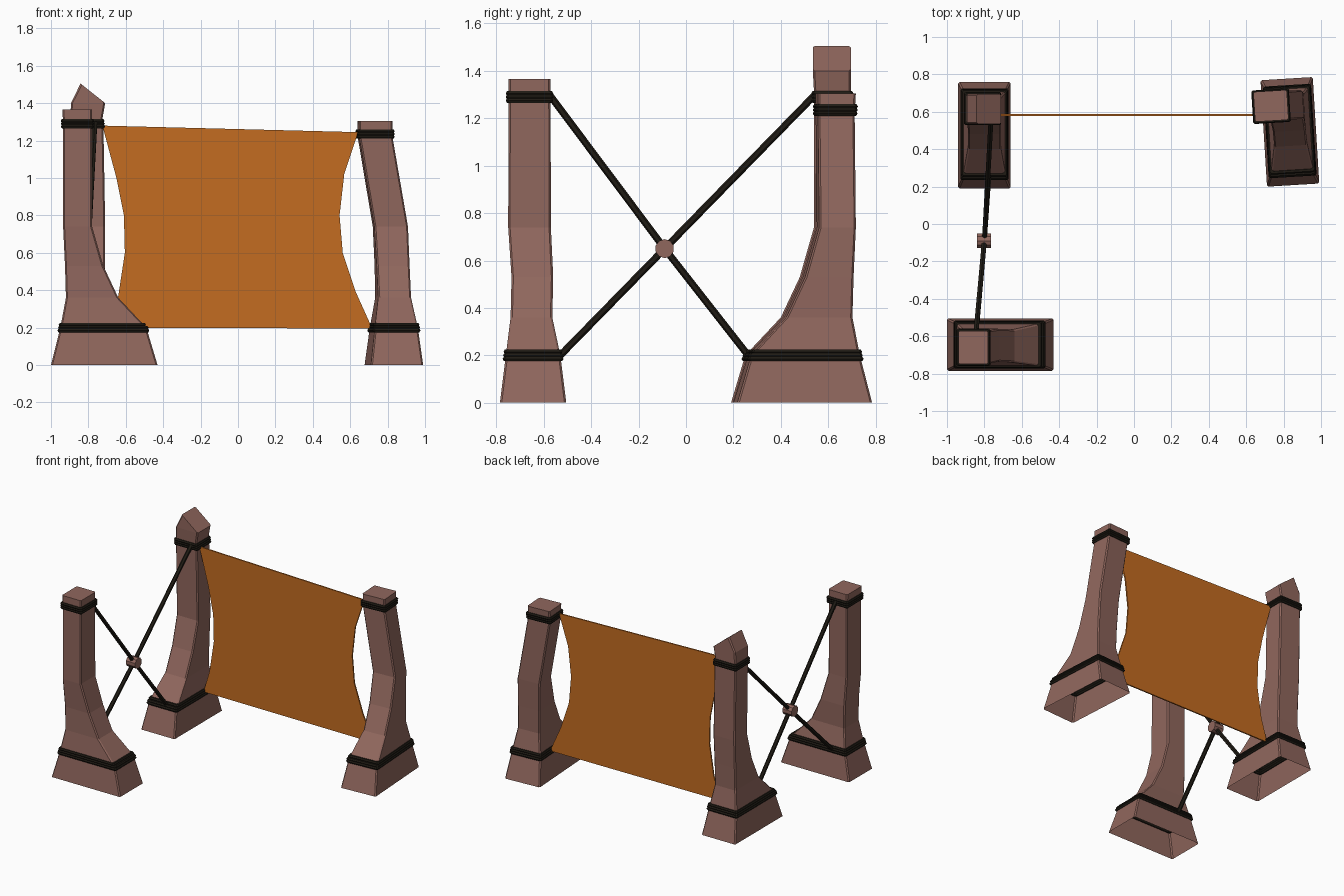
import bpy, bmesh, math
from mathutils import Vector, Matrix

if "Cube" in bpy.data.objects:
    bpy.data.objects.remove(bpy.data.objects["Cube"])


def material(name, rgb):
    m = bpy.data.materials.new(name)
    m.diffuse_color = (*rgb, 1)
    m.use_nodes = True
    m.node_tree.nodes["Principled BSDF"].inputs["Base Color"].default_value = m.diffuse_color
    return m


WOOD = material("brown wood", (0.28, 0.135, 0.11))
ROPE = material("dark rope", (0.014, 0.011, 0.007))
CLOTH = material("orange cloth", (0.55, 0.15, 0.015))


def make(name, bm, mat, matrix=Matrix()):
    me = bpy.data.meshes.new(name)
    bm.to_mesh(me)
    bm.free()
    me.materials.append(mat)
    ob = bpy.data.objects.new(name, me)
    ob.matrix_world = matrix
    bpy.context.collection.objects.link(ob)
    return ob


def ring(sec, grow=0.0, dz=0.0, c=0.008):
    """Chamfered rectangle; sec = z left, z right, x left, x right, heel, toe."""
    zl, zr, xl, xr, heel, toe = sec
    x0, x1, y0, y1 = xl - grow, xr + grow, -toe - grow, -heel + grow
    # slanted sections pivot on x, so the height follows x
    pts = [(x0 + c, y0), (x1 - c, y0), (x1, y0 + c), (x1, y1 - c),
           (x1 - c, y1), (x0 + c, y1), (x0, y1 - c), (x0, y0 + c)]
    return [Vector((x, y, zl + (zr - zl) * (x - x0) / (x1 - x0) + dz)) for x, y in pts]


def loft(bm, rings, closed=False):
    vs = [[bm.verts.new(p) for p in r] for r in rings]
    n = len(vs[0])
    pairs = list(zip(vs, vs[1:])) + ([(vs[-1], vs[0])] if closed else [])
    for a, b in pairs:
        for i in range(n):
            j = (i + 1) % n
            bm.faces.new((a[i], a[j], b[j], b[i]))
    return vs


# Shared flared-foot profile: z, heel, toe, half width
PROFILE = [(0, 0, .57, .14), (.2, .05, .51, .115), (.36, .08, .36, .088),
           (.53, .075, .28, .088), (.74, .065, .22, .09)]


def pillar(name, loc, angle, lean, shaft_top, band_z, cap):
    """lean = sideways offset per profile row plus one for the shaft top."""
    mat = Matrix.Translation((*loc, 0)) @ Matrix.Rotation(math.radians(angle), 4, 'Z')
    rows = PROFILE + [(shaft_top, .065, .22, .089)]
    secs = [(z, z, o - w, o + w, h, t) for (z, h, t, w), o in zip(rows, lean)]
    bm = bmesh.new()
    vs = loft(bm, [ring(s) for s in secs + cap])
    bm.faces.new(vs[-1])
    bmesh.ops.remove_doubles(bm, verts=bm.verts, dist=0.0005)
    make(name, bm, WOOD, mat)
    # stacked rope lashings at foot and head
    for part, zc in (("foot", .2), ("head", band_z)):
        for k in (-1, 0, 1):
            z = zc + k * .015
            a, b = next((p, q) for p, q in zip(secs + cap, (secs + cap)[1:]) if p[0] <= z <= q[0])
            f = (z - a[0]) / (b[0] - a[0])
            s = [z, z] + [a[i] + (b[i] - a[i]) * f for i in range(2, 6)]
            r = .0115
            sweep = [(math.cos(t) * r, math.sin(t) * r)
                     for t in (math.tau * i / 6 for i in range(6))]
            bm = bmesh.new()
            loft(bm, [ring(s, g, dz) for g, dz in sweep], closed=True)
            make(f"{name}_{part}_lashing_{k + 2}", bm, ROPE, mat)


pillar("front_left_pillar", (-1.0, -.645), 90, (0, 0, -.007, -.003, -.015, -.015),
       1.25, 1.29, [(1.365, 1.365, -.104, .074, .062, .22)])
pillar("back_left_pillar", (-.80, .76), 0, (0, 0, 0, 0, 0, -.008),
       1.25, 1.29, [(1.31, 1.31, -.097, .074, .065, .22),
                    (1.40, 1.40, -.093, .09, .065, .225),
                    (1.505, 1.40, -.042, .09, .065, .225)])
pillar("back_right_pillar", (.816, .777), 3.5, (0, 0, 0, -.003, -.01, -.092),
       1.22, 1.235, [(1.305, 1.305, -.182, -.003, .06, .22)])


def rod(name, a, b, r, sides, mat):
    a, b = Vector(a), Vector(b)
    bm = bmesh.new()
    bmesh.ops.create_cone(bm, cap_ends=True, segments=sides, radius1=r, radius2=r,
                          depth=(b - a).length)
    rot = (b - a).to_track_quat('Z', 'Y').to_matrix().to_4x4()
    make(name, bm, mat, Matrix.Translation((a + b) / 2) @ rot)


# Crossed bracing ropes meeting at a wooden hub
HUB = (-.80, -.09, .65)
ENDS = {"front_top": (-.845, -.58, 1.305), "front_foot": (-.84, -.54, .19),
        "back_top": (-.765, .55, 1.305), "back_foot": (-.775, .27, .19)}
for n, p in ENDS.items():
    rod(n + "_brace_rope", HUB, p, .015, 6, ROPE)
rod("brace_hub", (-.84, -.09, .65), (-.764, -.09, .65), .04, 10, WOOD)

# Stretched cloth panel with sides curving inward: z, left x, right x
EDGE = [(.2, .195, -.69, .718), (.37, .39, -.64, .63), (.6, .6, -.605, .56),
        (.8, .8, -.61, .543), (1.0, 1.02, -.65, .568), (1.28, 1.245, -.725, .643)]
bm = bmesh.new()
rows = [(bm.verts.new((l, .587, zl)), bm.verts.new((r, .587, zr))) for zl, zr, l, r in EDGE]
for (a, b), (d, c) in zip(rows, rows[1:]):
    bm.faces.new((a, b, c, d))
cloth = make("cloth_panel", bm, CLOTH)
mod = cloth.modifiers.new("thickness", 'SOLIDIFY')
mod.thickness, mod.offset = .01, -1
cloth.location.y = -.01
